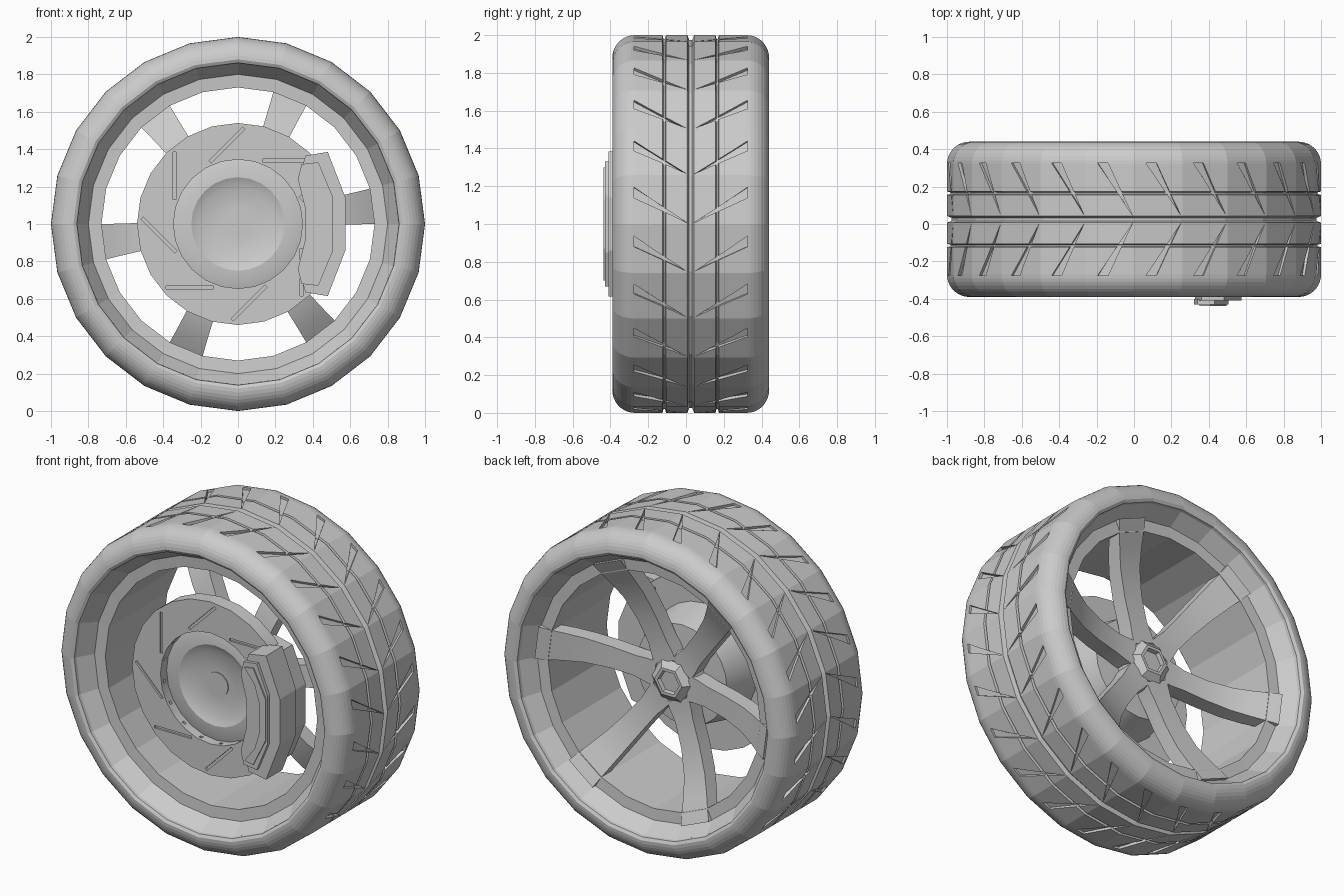
import bpy, bmesh, math

cube = bpy.data.objects.get("Cube")
if cube:
    bpy.data.objects.remove(cube)

SIDES, SPOKES, SLOTS = 24, 6, 8
MID = 0.025  # middle of the tyre along the axle


def polar(radius, degrees, y):
    """Point around the axle, which runs along y at z = 1."""
    angle = math.radians(degrees)
    return (radius * math.cos(angle), y, 1 + radius * math.sin(angle))


def loft(bm, loops):
    """Closed solid skinned through a row of equal point loops."""
    rings = [[bm.verts.new(p) for p in loop] for loop in loops]
    count = len(rings[0])
    for a, b in zip(rings, rings[1:]):
        for i in range(count):
            j = (i + 1) % count
            bm.faces.new((a[i], a[j], b[j], b[i]))
    bm.faces.new(rings[0][::-1])
    bm.faces.new(rings[-1])


def smooth_shade(obj):
    bpy.ops.object.select_all(action="DESELECT")
    obj.select_set(True)
    bpy.context.view_layer.objects.active = obj
    bpy.ops.object.shade_smooth_by_angle(angle=math.radians(30))


def finish(name, bm):
    bmesh.ops.remove_doubles(bm, verts=bm.verts, dist=1e-5)
    bmesh.ops.recalc_face_normals(bm, faces=bm.faces)
    mesh = bpy.data.meshes.new(name)
    bm.to_mesh(mesh)
    bm.free()
    obj = bpy.data.objects.new(name, mesh)
    bpy.context.collection.objects.link(obj)
    return obj


def lathe(name, profile, sides=SIDES):
    """Spin a closed (radius, y) profile around the axle."""
    bm = bmesh.new()
    rings = [[bm.verts.new(polar(r, 360 * k / sides, y)) for r, y in profile]
             for k in range(sides)]
    for k in range(sides):
        a, b = rings[k], rings[(k + 1) % sides]
        for i in range(len(profile)):
            j = (i + 1) % len(profile)
            if profile[i][0] or profile[j][0]:
                bm.faces.new((a[i], a[j], b[j], b[i]))
    bmesh.ops.dissolve_degenerate(bm, dist=1e-6, edges=bm.edges)
    return finish(name, bm)


def carve(target, cutter):
    """Subtract the cutter, apply the result and drop the cutter."""
    cutter.hide_render = True
    mod = target.modifiers.new("carve", "BOOLEAN")
    mod.operation, mod.solver, mod.object = "DIFFERENCE", "EXACT", cutter
    bpy.context.view_layer.objects.active = target
    bpy.ops.object.modifier_apply(modifier=mod.name)
    bpy.data.objects.remove(cutter)


def plate(bm, outline, front, back):
    """Flat plate from an (x, z) outline."""
    loft(bm, [[(x, y, z) for x, z in outline] for y in (front, back)])


def caliper_part(name, half, front, back):
    """Plate whose (x, height) outline is mirrored below the axle."""
    bm = bmesh.new()
    plate(bm, [(x, 1 + h) for x, h in half] + [(x, 1 - h) for x, h in reversed(half)],
          front, back)
    finish(name, bm)


# Tyre: half a profile from centre groove to bead, mirrored
half = [(0.975, 0.008), (1, 0.018), (1, 0.131), (0.98, 0.136), (0.98, 0.144), (1, 0.149)]
half += [(0.88 + 0.12 * math.cos(t), 0.295 + 0.12 * math.sin(t))
         for t in (math.radians(10 * k) for k in range(10))]
half += [(0.862, 0.405), (0.858, 0.38), (0.84, 0.3)]
tyre = lathe("tyre", [(r, MID - d) for r, d in reversed(half)]
             + [(r, MID + d) for r, d in half])

# Slanted tread cuts, one pair on every facet
bm = bmesh.new()
step = 360 / SIDES
for k in range(SIDES):
    for side in (-1, 1):
        wedge = [(0.4, 0.02), (8, 0.3), (11.3, 0.3)]
        loft(bm, [[polar(r, k * step + a, MID + side * d) for a, d in wedge]
                  for r in (0.978, 1.04)])
carve(tyre, finish("tread_cutter", bm))

# Rim: straight barrel with a ledge and a flared lip at both ends
half = [(0.87, 0.36), (0.859, 0.387), (0.80, 0.293), (0.73, 0.288)]
lathe("rim", [(r, MID + d) for r, d in half] + [(r, MID - d) for r, d in reversed(half)])

# Spokes: radius, width, back face, thickness
sections = [(0.80, 0.208, 0.347, 0.08), (0.75, 0.196, 0.322, 0.09), (0.66, 0.175, 0.27, 0.1),
            (0.55, 0.153, 0.215, 0.1), (0.4, 0.135, 0.172, 0.1), (0.25, 0.13, 0.15, 0.1),
            (0.19, 0.15, 0.146, 0.1), (0.14, 0.16, 0.145, 0.1)]
for k in range(SPOKES):
    bm = bmesh.new()
    turn = k * 360 / SPOKES + step / 2
    loops = []
    for r, width, back, thick in sections:
        spread = math.degrees(math.asin(width / 2 / r))
        loops.append([polar(r, turn + s * spread, y) for s, y in
                      ((-1, back), (1, back), (1, back - thick), (-1, back - thick))])
    loft(bm, loops)
    smooth_shade(finish(f"spoke_{k + 1}", bm))

# Hub and hollow hex nut
smooth_shade(lathe("hub", [(0, 0.138), (0.16, 0.138), (0.17, 0.1), (0.17, 0.03), (0, 0.03)]))
lathe("hub_nut", [(0, 0.15), (0.07, 0.15), (0.075, 0.175), (0.095, 0.175),
                  (0.14, 0.14), (0.14, 0.12), (0, 0.12)], sides=6)

# Brake rotor with dished centre
rotor = lathe("brake_rotor", [
    (0, -0.206), (0.075, -0.206), (0.075, -0.2), (0.2, -0.2), (0.25, -0.225),
    (0.31, -0.22), (0.345, -0.21), (0.345, -0.27), (0.54, -0.27),
    (0.54, -0.18), (0.36, -0.18), (0.31, 0.04), (0.15, 0.05), (0, 0.05)])

# Swept rotor slots and small vent holes in the dish wall
bm = bmesh.new()
for k in range(SLOTS):
    turn = math.radians(360 * k / SLOTS)
    c, s = math.cos(turn), math.sin(turn)
    bar = [(-0.348, 0.13), (-0.332, 0.13), (-0.332, 0.385), (-0.348, 0.385)]
    plate(bm, [(x * c - z * s, 1 + x * s + z * c) for x, z in bar], -0.3, -0.258)
    for offset in (9, 31):
        a = 360 * k / SLOTS + offset
        corners = [(a - 1.5, -0.25), (a + 1.5, -0.25), (a + 1.5, -0.232), (a - 1.5, -0.232)]
        loft(bm, [[polar(r, t, y) for t, y in corners] for r in (0.33, 0.365)])
carve(rotor, finish("slot_cutter", bm))
smooth_shade(rotor)

# Caliper body, face plates and pad
caliper_part("caliper_body", [(0.36, 0.08), (0.325, 0.24), (0.36, 0.365), (0.48, 0.385),
                              (0.575, 0.14)], -0.41, -0.25)
caliper_part("caliper_face", [(0.36, 0.08), (0.32, 0.24), (0.34, 0.32), (0.43, 0.33),
                              (0.505, 0.15)], -0.43, -0.4)
caliper_part("caliper_ridge", [(0.45, 0.1), (0.42, 0.2), (0.35, 0.29), (0.41, 0.3),
                               (0.495, 0.13)], -0.438, -0.42)
caliper_part("caliper_rear", [(0.37, 0.12), (0.335, 0.24), (0.335, 0.37), (0.46, 0.34),
                              (0.55, 0.12)], -0.26, -0.12)
